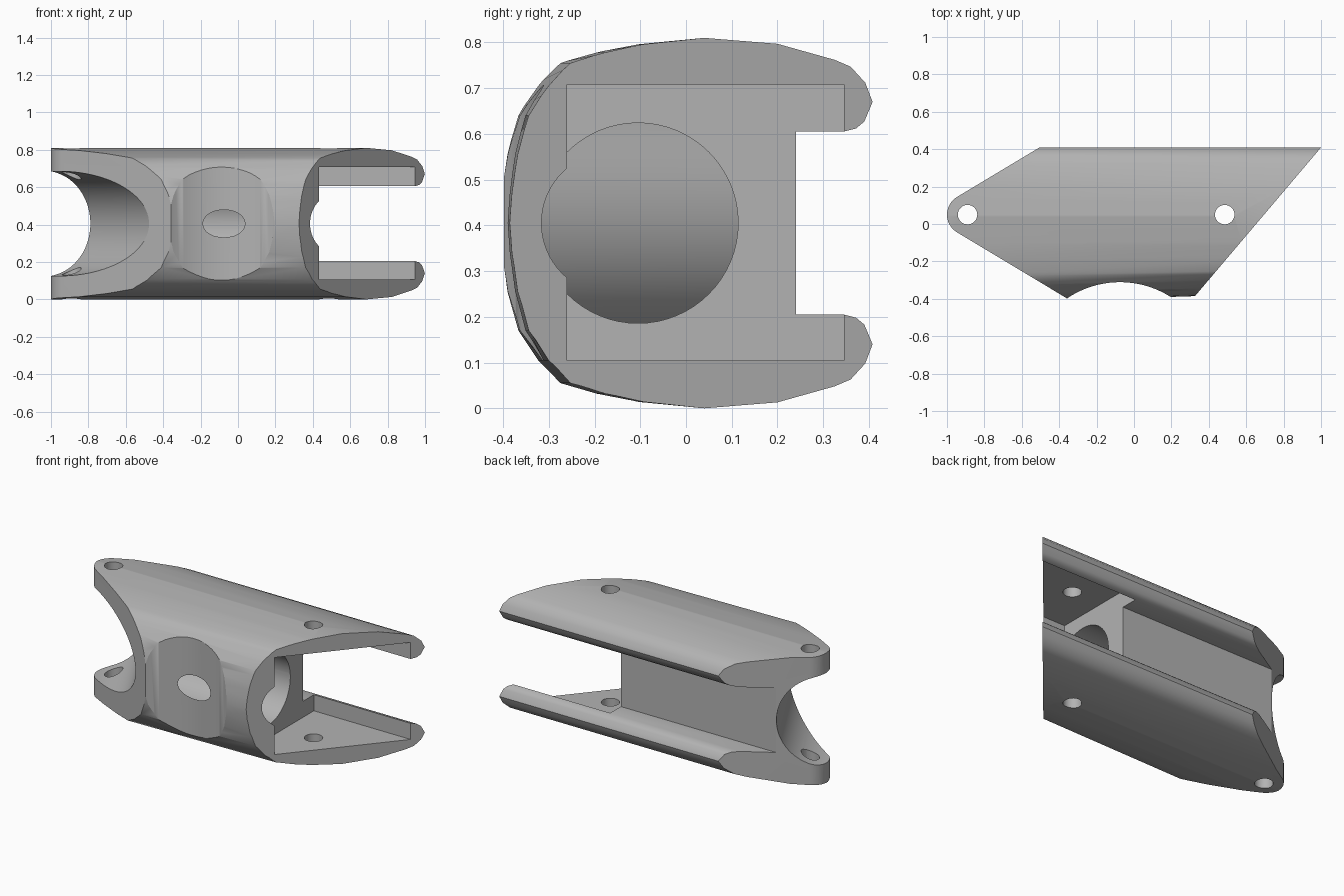
import bpy, bmesh
from math import radians, sin, cos, pi
from mathutils import Vector

cube = bpy.data.objects.get("Cube")
if cube:
    bpy.data.objects.remove(cube, do_unlink=True)

MID = 0.405  # height of the symmetry plane


def make_object(name, bm):
    bmesh.ops.recalc_face_normals(bm, faces=bm.faces)
    mesh = bpy.data.meshes.new(name)
    bm.to_mesh(mesh)
    bm.free()
    obj = bpy.data.objects.new(name, mesh)
    bpy.context.collection.objects.link(obj)
    return obj


def prism(name, loop, offset):
    """Extrude a closed loop of 3D points by an offset."""
    bm = bmesh.new()
    face = bm.faces.new([bm.verts.new(p) for p in loop])
    ext = bmesh.ops.extrude_face_region(bm, geom=[face], use_keep_orig=True)
    moved = [v for v in ext["geom"] if isinstance(v, bmesh.types.BMVert)]
    bmesh.ops.translate(bm, vec=offset, verts=moved)
    return make_object(name, bm)


def cylinder(name, start, end, radius, sides=64):
    start, end = Vector(start), Vector(end)
    axis = end - start
    bm = bmesh.new()
    bmesh.ops.create_cone(bm, cap_ends=True, segments=sides, radius1=radius,
                          radius2=radius, depth=axis.length)
    rot = axis.to_track_quat('Z', 'Y').to_matrix()
    bmesh.ops.rotate(bm, matrix=rot, verts=bm.verts)
    bmesh.ops.translate(bm, vec=(start + end) / 2, verts=bm.verts)
    return make_object(name, bm)


def box(name, low, high):
    loop = [(low[0], low[1], low[2]), (high[0], low[1], low[2]),
            (high[0], high[1], low[2]), (low[0], high[1], low[2])]
    return prism(name, loop, (0, 0, high[2] - low[2]))


def cut(target, tool, operation='DIFFERENCE'):
    mod = target.modifiers.new("cut", 'BOOLEAN')
    mod.operation, mod.solver, mod.object = operation, 'EXACT', tool
    bpy.context.view_layer.objects.active = target
    bpy.ops.object.modifier_apply(modifier=mod.name)
    bpy.data.objects.remove(tool, do_unlink=True)


# Body: C-shaped section with rounded rails, run along x
upper = [(-.408, .405), (-.403, .47), (-.39, .555), (-.365, .64), (-.32, .705),
         (-.27, .755), (-.19, .778), (-.1, .796), (.04, .81), (.2, .797),
         (.325, .762), (.36, .747), (.392, .712), (.408, .67), (.39, .627),
         (.372, .612), (.345, .605), (.24, .605)]
section = upper + [(y, 2 * MID - z) for y, z in reversed(upper[1:])]
body = prism("link_body", [(-1.1, y, z) for y, z in section], (2.2, 0, 0))
for v in body.data.vertices:  # front side draws in slightly toward +x
    if v.co.y < 0:
        v.co.y *= 1 - 0.08 * (v.co.x + 0.36)

# Plan outline: rounded tip, two sloped flanks and a slanted far end
TIP = Vector((-.89, .05))
flank = radians(31)
arc = [pi / 2 + flank + i * (pi - 2 * flank) / 12 for i in range(13)]
tip = [(TIP.x + .11 * cos(a), TIP.y + .11 * sin(a), -.2) for a in arc]
run = 0.85
slope = run * sin(flank) / cos(flank)
back, front = tip[0], tip[-1]
outline = tip + [(front[0] + run, front[1] - slope, -.2), (.246, -.48, -.2),
                 (1.06, .48, -.2), (back[0] + run, back[1] + slope, -.2)]
cut(body, prism("outline", outline, (0, 0, 1.3)), 'INTERSECT')

# Sloping round scoop that forks the tip
R = 0.28
lean = radians(29)
along = Vector((sin(lean), -cos(lean), 0))
side = Vector((cos(lean), sin(lean), 0))
origin = Vector((-.79, .24, MID)) - R * side
ends = (origin - along, origin + along)
cut(body, cylinder("scoop", *ends, R, 96))

# Vertical round hollow in the front
cut(body, cylinder("front_hollow", (-.075, -.815, -.2), (-.075, -.815, 1), .504, 128))

# Square pocket at the slanted end
cut(body, box("pocket", (.28, -.26, .105), (1.3, .345, .708)))

# Lengthwise bore ending just behind the scoop wall
SKIN = R + 0.015
bore = cylinder("bore", (-.85, -.105, MID), (.295, -.105, MID), .219)
cut(bore, cylinder("bore_end", *ends, SKIN, 96))
cut(body, bore)
cut(body, cylinder("wall_notch", (.24, -.16, MID), (.7, -.16, MID), .156))

# Pin holes
for x in (TIP.x, .485):
    cut(body, cylinder("pin_hole", (x, TIP.y, -.2), (x, TIP.y, 1), .052, 32))

# Leave the bore open up to the scoop wall
bm = bmesh.new()
bm.from_mesh(body.data)


def on_bore_end(v):
    return abs((v.co - origin).cross(along).length - SKIN) < 0.002


cap = [f for f in bm.faces if all(on_bore_end(v) for v in f.verts)]
bmesh.ops.delete(bm, geom=cap, context='FACES')
bm.to_mesh(body.data)
bm.free()

# Material and shading
grey = bpy.data.materials.new("plain_grey")
grey.use_nodes = True
colour = (0.45, 0.45, 0.45, 1)
grey.diffuse_color = colour
grey.node_tree.nodes["Principled BSDF"].inputs["Base Color"].default_value = colour
body.data.materials.clear()
body.data.materials.append(grey)
for poly in body.data.polygons:
    poly.material_index = 0
bpy.ops.object.select_all(action='DESELECT')
body.select_set(True)
bpy.context.view_layer.objects.active = body
bpy.ops.object.shade_smooth_by_angle(angle=radians(30))
